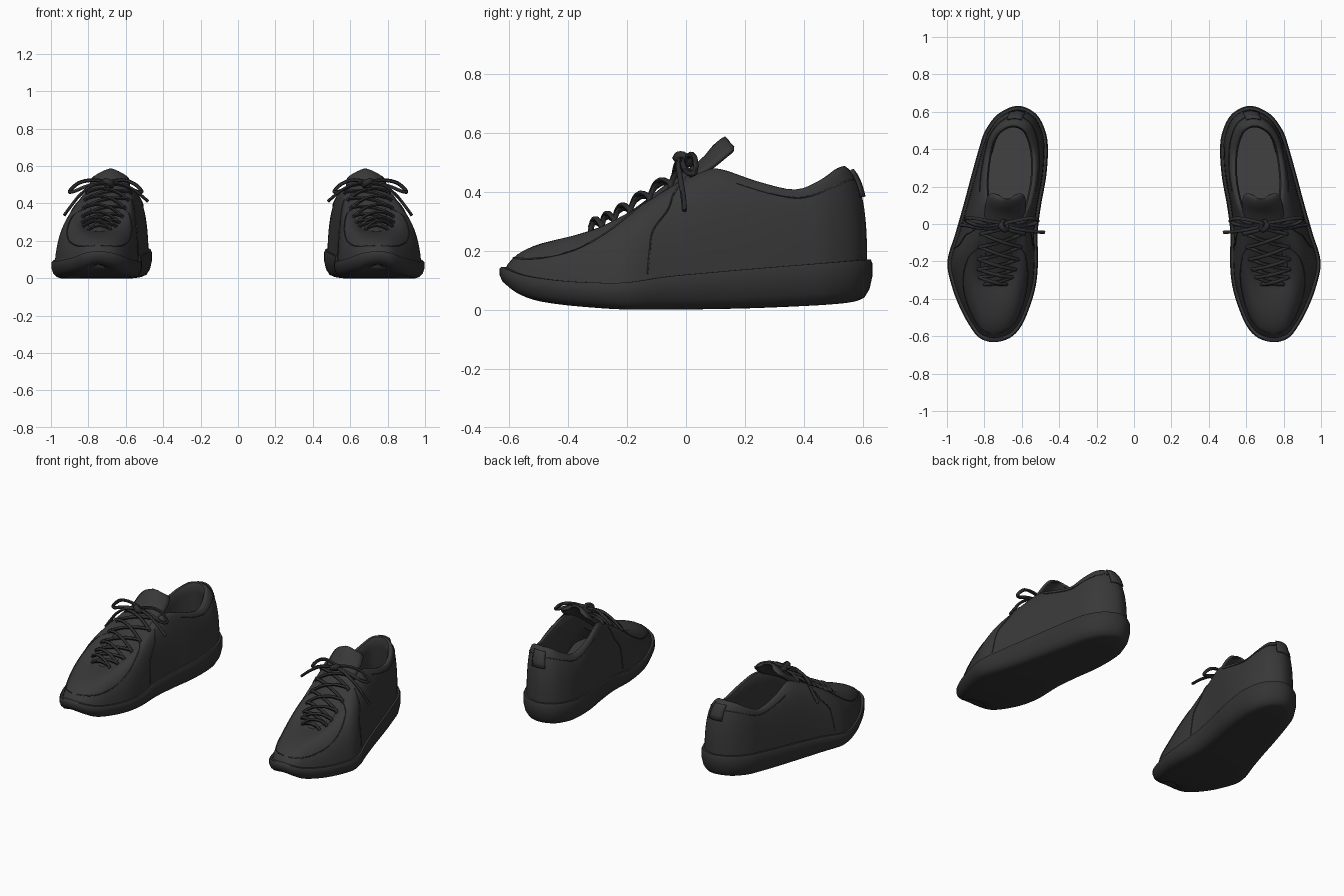
import bpy, bmesh, math
from mathutils import Vector as V

if "Cube" in bpy.data.objects:
    bpy.data.objects.remove(bpy.data.objects["Cube"])


def material(name, value):
    m = bpy.data.materials.new(name)
    m.diffuse_color = (value, value, value, 1)
    m.use_nodes = True
    m.node_tree.nodes["Principled BSDF"].inputs["Base Color"].default_value = m.diffuse_color
    return m


CLOTH = material("charcoal cloth", 0.040)
RUBBER = material("dark rubber", 0.034)
LINING = material("grey lining", 0.052)
LACE = material("black lace", 0.026)


def spline(pts, steps, closed=False):
    """Catmull-Rom samples through points of any dimension."""
    n, out = len(pts), []
    for i in range(n if closed else n - 1):
        q = [pts[j % n] if closed else pts[min(max(j, 0), n - 1)] for j in range(i - 1, i + 3)]
        for s in range(steps):
            t = s / steps
            out.append([0.5 * (2 * b + (c - a) * t + (2 * a - 5 * b + 4 * c - d) * t * t
                               + (3 * b - a - 3 * c + d) * t ** 3) for a, b, c, d in zip(*q)])
    return out if closed else out + [list(pts[-1])]


def finish(ob, mat, angle=50):
    ob.data.materials.clear()
    ob.data.materials.append(mat)
    bpy.ops.object.select_all(action='DESELECT')
    ob.select_set(True)
    bpy.context.view_layer.objects.active = ob
    bpy.ops.object.shade_smooth_by_angle(angle=math.radians(angle))
    mir = ob.modifiers.new("other shoe", 'MIRROR')
    mir.use_mirror_merge = False
    return ob


def mesh(name, verts, faces, mat, thick=0):
    me = bpy.data.meshes.new(name)
    me.from_pydata(verts, [], faces)
    bm = bmesh.new()
    bm.from_mesh(me)
    bmesh.ops.remove_doubles(bm, verts=bm.verts, dist=1e-5)
    bmesh.ops.recalc_face_normals(bm, faces=bm.faces)
    bm.to_mesh(me)
    bm.free()
    ob = bpy.data.objects.new(name, me)
    bpy.context.collection.objects.link(ob)
    if thick:
        sol = ob.modifiers.new("thickness", 'SOLIDIFY')
        sol.thickness, sol.offset = thick, 0
    return finish(ob, mat)


def loft(name, loops, mat, cap_first=False, cap_last=False):
    """Skin closed loops; caps are strips running across the shoe."""
    n = len(loops[0])
    verts = [tuple(p) for lp in loops for p in lp]
    faces = [(r * n + i, r * n + (i + 1) % n, (r + 1) * n + (i + 1) % n, (r + 1) * n + i)
             for r in range(len(loops) - 1) for i in range(n)]
    for use, o in ((cap_first, 0), (cap_last, (len(loops) - 1) * n)):
        if use:
            faces += [(o, o + 1, o + n - 1), (o + n // 2 - 1, o + n // 2, o + n // 2 + 1)]
            faces += [(o + i, o + i + 1, o + n - i - 1, o + n - i) for i in range(1, n // 2 - 1)]
    return mesh(name, verts, faces, mat)


def tube(name, pts, radius, mat, steps=4, cyclic=False):
    cu = bpy.data.curves.new(name, 'CURVE')
    cu.dimensions = '3D'
    cu.bevel_depth, cu.bevel_resolution, cu.use_fill_caps = radius, 1, True
    path = spline(pts, steps, cyclic)
    sp = cu.splines.new('POLY')
    sp.points.add(len(path) - 1)
    for p, co in zip(sp.points, path):
        p.co = (*co, 1)
    sp.use_cyclic_u = cyclic
    ob = bpy.data.objects.new(name, cu)
    bpy.context.collection.objects.link(ob)
    bpy.ops.object.select_all(action='DESELECT')
    ob.select_set(True)
    bpy.context.view_layer.objects.active = ob
    bpy.ops.object.convert(target='MESH')
    return finish(bpy.context.object, mat, 60)


def ring(rows):
    """Closed loop: up the inner side toe to heel, back down the outer side."""
    keys = [(r[1], r[0], *r[3:]) for r in rows] + [(r[2], r[0], *r[3:]) for r in rows[-2:0:-1]]
    return spline(keys, 4, True)


def inset(loop, d):
    n, out = len(loop), []
    for i, p in enumerate(loop):
        tx, ty = (loop[(i + 1) % n][k] - loop[i - 1][k] for k in (0, 1))
        ln = math.hypot(tx, ty) or 1
        out.append((p[0] + d * ty / ln, p[1] - d * tx / ln))
    return out


# Sole outline: y, inner x, outer x, bottom z, top z
SOLE = ring([(-.632, .75, .75, .075, .145), (-.61, .665, .825, .06, .135), (-.55, .605, .875, .035, .115),
             (-.45, .56, .93, .018, .10), (-.33, .525, .975, .007, .092), (-.2, .513, .998, 0, .092),
             (-.05, .515, .955, 0, .113), (.1, .497, .912, .002, .127), (.25, .47, .872, .006, .14),
             (.4, .46, .83, .012, .152), (.5, .475, .795, .017, .16), (.59, .525, .725, .024, .167),
             (.632, .62, .62, .03, .17)])
# Collar and throat edge: y, inner x, outer x, z
EDGE = ring([(-.31, .74, .74, .252), (-.30, .695, .785, .258), (-.27, .665, .815, .272),
             (-.22, .645, .82, .298), (-.15, .625, .812, .345), (-.06, .605, .80, .408),
             (.03, .58, .79, .46), (.11, .55, .80, .472), (.24, .525, .805, .43),
             (.37, .525, .79, .402), (.46, .545, .765, .435), (.52, .58, .715, .472),
             (.545, .645, .645, .482)])
N = len(SOLE)

# Rubber sole
loops = []
for d, f in ((.10, 0), (.05, 0), (.028, .07), (.010, .28), (0, .6), (0, .9), (.006, 1), (.03, 1)):
    loops.append([(x, y, p[2] + f * (p[3] - p[2])) for (x, y), p in zip(inset(SOLE, d), SOLE)])
loft("sole", loops, RUBBER, cap_first=True)

# Cloth upper, curved from the sole to the collar and throat edge
base = [V((x, y, p[3] - .01)) for (x, y), p in zip(inset(SOLE, .018), SOLE)]
edge = [V(p) for p in EDGE]


def surf(i, t, lift=0):
    i %= N
    a, b = base[i], edge[i]
    back = max(0, (a.y - .4) / .2)
    c = a.lerp(b, .13 - .15 * back)
    c.z = a.z + (b.z - a.z) * .86
    p = a * (1 - t) ** 2 + c * (2 * t * (1 - t)) + b * t * t
    out = V((a.x - .69, (a.y - .0) * .5, .15)).normalized()
    return p + out * lift


rim = []
for d, dz in ((.008, .005), (.02, .002), (.028, -.02), (.026, -.06)):
    rim.append([(x, y, p[2] + dz) for (x, y), p in zip(inset(EDGE, d), EDGE)])
loft("upper", [[surf(i, t / 10) for i in range(N)] for t in range(11)] + rim[:2], CLOTH)

# Lining and insole
floor = [(x, y, .15) for (x, y) in inset(SOLE, .075)]
middle = [tuple(V(a).lerp(V(b), .55)) for a, b in zip(rim[3], floor)]
loft("lining", [rim[1], rim[2], rim[3], middle, floor], CLOTH)
loft("insole", [[(x, y, .155) for x, y, z in floor]], LINING, cap_first=True)

# Tongue: centre x, y, z, half width, backward wrap
rows = spline([(.738, -.32, .248, .05, 0), (.733, -.25, .285, .085, 0), (.718, -.15, .352, .10, 0),
               (.703, -.05, .43, .10, 0), (.69, .05, .50, .105, .02), (.684, .095, .55, .10, .04),
               (.682, .122, .573, .08, .04), (.68, .135, .58, .045, .015)], 3)
C = 11
verts = []
for x, y, z, w, wrap in rows:
    for j in range(C):
        u = j / (C - 1) * 2 - 1
        verts.append((x + u * w, y + wrap * u * u, z - .03 * u * u))
faces = [(r * C + j, r * C + j + 1, (r + 1) * C + j + 1, (r + 1) * C + j)
         for r in range(len(rows) - 1) for j in range(C - 1)]
mesh("tongue", verts, faces, CLOTH, .014)

# Stitched seams lying on the upper, on both sides
for side in (1, -1):
    tube("toe_cap_seam", [surf(side * i, t, .001) for i, t in
                          ((1, .22), (5, .24), (9, .28), (13, .36), (16, .5), (18, .7), (18, .9))],
         .003, CLOTH)
    tube("quarter_seam", [surf(side * (22 + k // 3), .05 + .15 * k, .001) for k in range(6)], .003, CLOTH)
tube("collar_seam", [surf(i, .72 + .1 * abs(i - 48) / 18, .001) for i in range(30, 67, 2)], .003, CLOTH, 2)

# Heel tab
tab = [surf(48 + j, .5 + .1 * k, .008) for k in range(5) for j in range(-2, 3)]
mesh("heel_tab", tab, [(k * 5 + j, k * 5 + j + 1, k * 5 + j + 6, k * 5 + j + 5)
                       for k in range(4) for j in range(4)], CLOTH, .008)

# Criss-cross laces
EYES = (5, 9, 12, 15, 18, 21, 24)
for r in range(len(EYES) - 1):
    for side in (1, -1):
        a = surf(side * EYES[r], .95) + V((0, -.004, .008))
        b = surf(-side * EYES[r + 1], .95) + V((0, -.004, .008))
        lift = V((0, -.006, .026 + .006 * side))
        tube("lace_cross", [a - V((0, 0, .012)), a, a.lerp(b, .28) + lift * .85, a.lerp(b, .5) + lift,
                            a.lerp(b, .72) + lift * .85, b, b - V((0, 0, .012))], .0095, LACE, 3)
a, b = (surf(s * 5, .95) + V((0, 0, .008)) for s in (1, -1))
tube("lace_bar", [a, a.lerp(b, .5) + V((0, -.004, .016)), b], .0095, LACE)
# Bow: knot, two loops and two loose ends
tube("bow_knot", [(.675, -.01, .50), (.69, -.03, .515), (.71, -.01, .52), (.70, .01, .50)], .017, LACE, 4, True)
tube("outer_loop", [(.70, 0, .51), (.77, .015, .525), (.85, .03, .51), (.90, .03, .465),
                    (.875, .005, .465), (.80, -.01, .495)], .010, LACE, 5, True)
tube("inner_loop", [(.69, 0, .51), (.62, .02, .525), (.555, .03, .505), (.515, .02, .465),
                    (.54, 0, .465), (.61, -.01, .495)], .010, LACE, 5, True)
tube("outer_end", [(.70, -.01, .51), (.77, -.025, .50), (.84, -.02, .45), (.89, -.01, .39),
                   (.93, -.005, .335)], .009, LACE)
tube("inner_end", [(.69, -.01, .51), (.61, -.03, .50), (.54, -.04, .46), (.48, -.045, .41)], .009, LACE)
